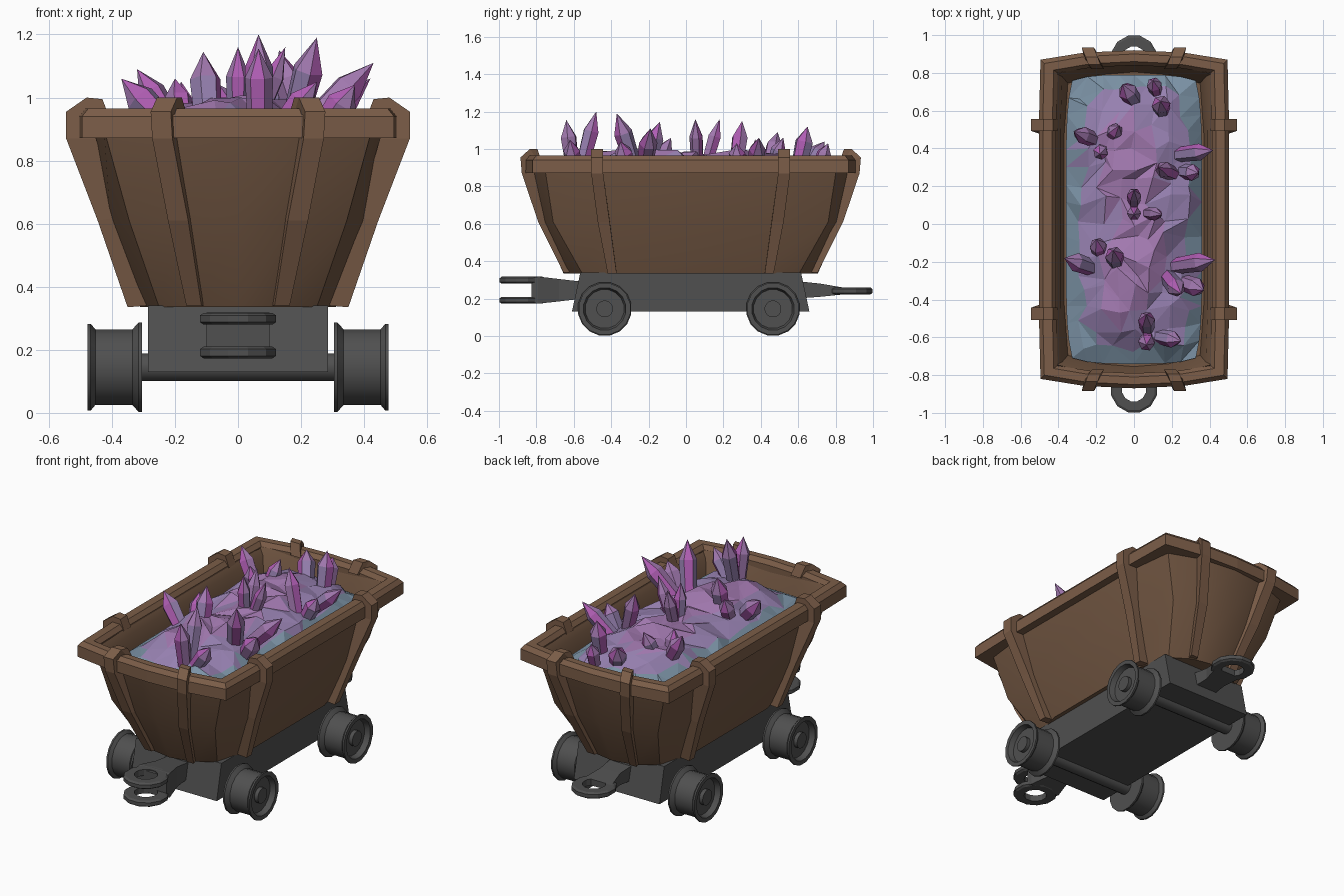
import bpy, bmesh, math, random
from mathutils import Vector

if "Cube" in bpy.data.objects:
    bpy.data.objects.remove(bpy.data.objects["Cube"])

random.seed(7)
CY = 0.025  # the tub sits slightly behind the origin


def mat(name, *c):
    m = bpy.data.materials.new(name)
    m.diffuse_color = (*c, 1)
    m.use_nodes = True
    m.node_tree.nodes["Principled BSDF"].inputs["Base Color"].default_value = m.diffuse_color
    return m


WOOD = mat("wood", .17, .095, .055)
TRIM = mat("wood_trim", .20, .11, .065)
METAL = mat("dark_metal", .08, .08, .08)
LILAC = mat("lilac", .31, .22, .44)
BLUE = mat("dusty_blue", .20, .29, .38)
PURPLE = mat("purple", .36, .19, .43)
MAGENTA = mat("magenta", .43, .11, .45)


def build(name, verts, faces, mats, angle=None, pick=None):
    me = bpy.data.meshes.new(name)
    me.from_pydata([tuple(v) for v in verts], [], faces)
    bm = bmesh.new()
    bm.from_mesh(me)
    bmesh.ops.remove_doubles(bm, verts=bm.verts, dist=1e-5)
    bmesh.ops.recalc_face_normals(bm, faces=bm.faces)
    bm.to_mesh(me)
    bm.free()
    ob = bpy.data.objects.new(name, me)
    bpy.context.collection.objects.link(ob)
    for m in mats:
        me.materials.append(m)
    if pick:
        for p in me.polygons:
            p.material_index = pick(p)
    if angle:
        bpy.ops.object.select_all(action='DESELECT')
        ob.select_set(True)
        bpy.context.view_layer.objects.active = ob
        bpy.ops.object.shade_smooth_by_angle(angle=math.radians(angle))
    return ob


def loft(name, rings, mats, closed=False, angle=None, pick=None):
    """Skin a row of equal-length rings; closed joins last to first, else caps."""
    n, k = len(rings[0]), len(rings)
    verts = [v for r in rings for v in r]
    faces = []
    for i in range(k if closed else k - 1):
        a, b = i * n, (i + 1) % k * n
        faces += [(a + j, a + (j + 1) % n, b + (j + 1) % n, b + j) for j in range(n)]
    if not closed:
        faces += [tuple(range(n)), tuple(range((k - 1) * n, k * n))]
    return build(name, verts, faces, mats, angle, pick)


def plan(cx, cy, bx, by, z):
    """Bowed rectangle: corner half sizes cx, cy plus bow of sides and ends."""
    end = [(-1, 0), (-.53, .75), (0, 1), (.53, .75)]
    side = [(-1, 0), (-.62, 1), (.62, 1)]
    half = [(cx * t, -cy - by * b) for t, b in end]
    half += [(cx + bx * b, cy * s) for s, b in side]
    pts = half + [(-x, -y) for x, y in half]
    return [(x, y + CY, z) for x, y in pts]


# Tub: flared outside, inner wall, hidden floor under the load
loft("tub", [plan(.25, .58, .06, .10, .335), plan(.345, .735, .06, .07, .61),
             plan(.425, .78, .035, .10, .90), plan(.41, .77, .01, .06, .94),
             plan(.38, .755, .01, .06, .90), plan(.35, .72, .02, .06, .78)],
     [WOOD], angle=35)

# Rim running around the top
loft("rim", [plan(.495, .845, .008, .05, .872), plan(.495, .845, .008, .05, .94),
             plan(.475, .825, .008, .05, .965), plan(.425, .79, .008, .045, .965),
             plan(.405, .775, .008, .04, .94), plan(.405, .775, .008, .04, .872)],
     [TRIM], closed=True)

# Straps: (inner out, inner z, outer out, outer z, lateral)
SIDE = [(.29, .34, .35, .335, .42), (.38, .62, .445, .61, .465), (.45, .87, .545, .87, .50),
        (.45, .93, .545, .955, .50), (.42, .93, .48, 1.0, .50), (.405, .93, .43, .995, .50)]
END = [(.62, .34, .68, .34, .14), (.75, .62, .815, .61, .19), (.83, .87, .903, .87, .24),
       (.83, .93, .91, .955, .245), (.81, .93, .86, 1.0, .225), (.795, .93, .82, 1.0, .21)]


def strap(name, stations, so, sl, is_end):
    rings = []
    for i, (a, az, b, bz, lat) in enumerate(stations):
        w = .024 if i == 0 else .032
        skew = .02 if is_end else 0
        ring = []
        for out, z, l in ((a, az, lat - skew - w), (a, az, lat - skew + w),
                          (b, bz, lat + w), (b, bz, lat - w)):
            ring.append((sl * l, CY + so * out, z) if is_end else (so * out, CY + sl * l, z))
        rings.append(ring)
    loft(name, rings, [TRIM])


for so in (-1, 1):
    for sl in (-1, 1):
        strap("side_strap", SIDE, so, sl, False)
        strap("end_strap", END, so, sl, True)


# Chassis block and tapered coupling necks, as boxes lofted along y
def block(name, sections):
    loft(name, [[(-hx, y, z0), (hx, y, z0), (hx, y, z1), (-hx, y, z1)]
                for y, hx, z0, z1 in sections], [METAL])


build("chassis", [(x, CY + y, z) for z, h in ((.13, .635), (.34, .59))
                  for x, y in ((-.285, -h), (.285, -h), (.285, h), (-.285, h))],
      [(0, 1, 2, 3), (4, 5, 6, 7)] + [(i, (i + 1) % 4, (i + 1) % 4 + 4, i + 4) for i in range(4)],
      [METAL])
block("front_coupling_neck", [(-.55, .07, .2, .29), (-.68, .07, .185, .305),
                              (-.79, .1, .173, .318), (-.825, .1, .18, .31)])
block("rear_coupling_neck", [(.58, .075, .2, .295), (.72, .065, .21, .28), (.835, .09, .222, .26)])


# Turned parts: profile of (radius, position along axis)
def turned(name, profile, n, place, closed=False, angle=None):
    rings = [[place(r * math.cos(2 * math.pi * (j + .5) / n), r * math.sin(2 * math.pi * (j + .5) / n), h)
              for j in range(n)] for r, h in profile]
    loft(name, rings, [METAL], closed, angle)


def eye(name, y, z0, z1):
    c = .008
    turned(name, [(.065, z0), (.113, z0), (.125, z0 + c), (.125, z1 - c), (.113, z1), (.065, z1)],
           12, lambda a, b, h: (a, y + b, h), True)


eye("front_lower_eye", -.876, .173, .21)
eye("front_upper_eye", -.876, .28, .317)
eye("rear_eye", .876, .222, .26)

# Axles and spool-shaped wheels
WHEEL = [(.145, .305), (.145, .315), (.122, .335), (.122, .452), (.140, .467), (.140, .477),
         (.115, .477), (.105, .445), (.045, .445), (.045, .468)]
for y in (-.435, .465):
    turned("axle", [(.045, -.32), (.045, .32)], 12, lambda a, b, h: (h, y + a, .145 + b), angle=35)
    for s in (-1, 1):
        turned("wheel", WHEEL, 16, lambda a, b, h: (s * h, y + a, .145 + b), angle=30)

# Mound of ore: jagged grid with a skirt, blue low down and purple on top
NX, NY = 9, 17
verts, faces = [], []
for j in range(NY):
    for i in range(NX):
        u, v = 2 * i / (NX - 1) - 1, 2 * j / (NY - 1) - 1
        rim = i in (0, NX - 1) or j in (0, NY - 1)
        if not rim:
            u += random.uniform(-.09, .09)
            v += random.uniform(-.05, .05)
        z = .83 + .155 * (1 - abs(u) ** 2.5) * (1 - abs(v) ** 5)
        z += 0 if rim else random.uniform(-.028, .028)
        verts.append((.36 * u * (1 - .09 * v ** 6), CY + .765 * v * (1 - .04 * u ** 4), z))
for j in range(NY - 1):
    for i in range(NX - 1):
        a, b, c, d = j * NX + i, j * NX + i + 1, (j + 1) * NX + i + 1, (j + 1) * NX + i
        faces += [(a, b, c), (a, c, d)] if random.random() < .5 else [(a, b, d), (b, c, d)]
edge = ([i for i in range(NX)] + [j * NX + NX - 1 for j in range(1, NY)]
        + [(NY - 1) * NX + i for i in range(NX - 2, -1, -1)] + [j * NX for j in range(NY - 2, 0, -1)])
base = len(verts)
verts += [(verts[k][0], verts[k][1], .77) for k in edge]
m = len(edge)
faces += [(edge[k], edge[(k + 1) % m], base + (k + 1) % m, base + k) for k in range(m)]
faces.append(tuple(range(base, base + m)))
build("ore_mound", verts, faces, [BLUE, LILAC, PURPLE],
      pick=lambda p: 0 if p.center.z < .885 else 1 if p.center.z < .96 else 2)

# Crystals: base x, y, tip x, y, z, radius
CRYSTALS = [
    (.02, .62, -.06, .74, 1.04, .05), (.12, .69, .10, .76, 1.03, .04), (.15, .59, .14, .65, 1.12, .05),
    (-.17, .43, -.32, .49, 1.09, .045), (-.14, .44, -.08, .52, 1.06, .04), (-.17, .40, -.18, .37, 1.05, .04),
    (.18, .36, .42, .39, 1.06, .045), (.22, .26, .13, .30, 1.15, .045), (.24, .28, .34, .27, 1.03, .045),
    (0, .09, 0, .18, 1.16, .038), (0, .07, 0, .05, 1.16, .038), (.03, .06, .15, .05, 1.16, .035),
    (-.17, -.25, -.37, -.18, 1.06, .05), (-.17, -.19, -.20, -.08, 1.06, .045),
    (-.09, -.23, -.11, -.14, 1.145, .05), (.17, -.23, .43, -.19, 1.11, .05),
    (.16, -.26, .25, -.37, 1.19, .05), (.24, -.30, .37, -.35, 1.04, .05),
    (.07, -.57, .065, -.48, 1.20, .045), (.07, -.60, .065, -.64, 1.155, .045),
    (.10, -.59, .25, -.62, 1.05, .045)]
for k, (bx, by, tx, ty, tz, r) in enumerate(CRYSTALS):
    a, t = Vector((bx, by, .85)), Vector((tx, ty, tz))
    d = t - a
    q = d.to_track_quat('Z', 'Y')
    rings = [[a + d * f + q @ Vector((r * s * math.cos(i * math.pi / 3), r * s * math.sin(i * math.pi / 3), 0))
              for i in range(6)] for f, s in ((0, .8), (.7, 1.0), (1, 0))]
    loft("crystal_%02d" % (k + 1), rings, [LILAC, MAGENTA, PURPLE],
         pick=lambda p: 1 if p.index % 3 == k % 3 else 2 if p.index > 5 else (k % 2) * 2)
